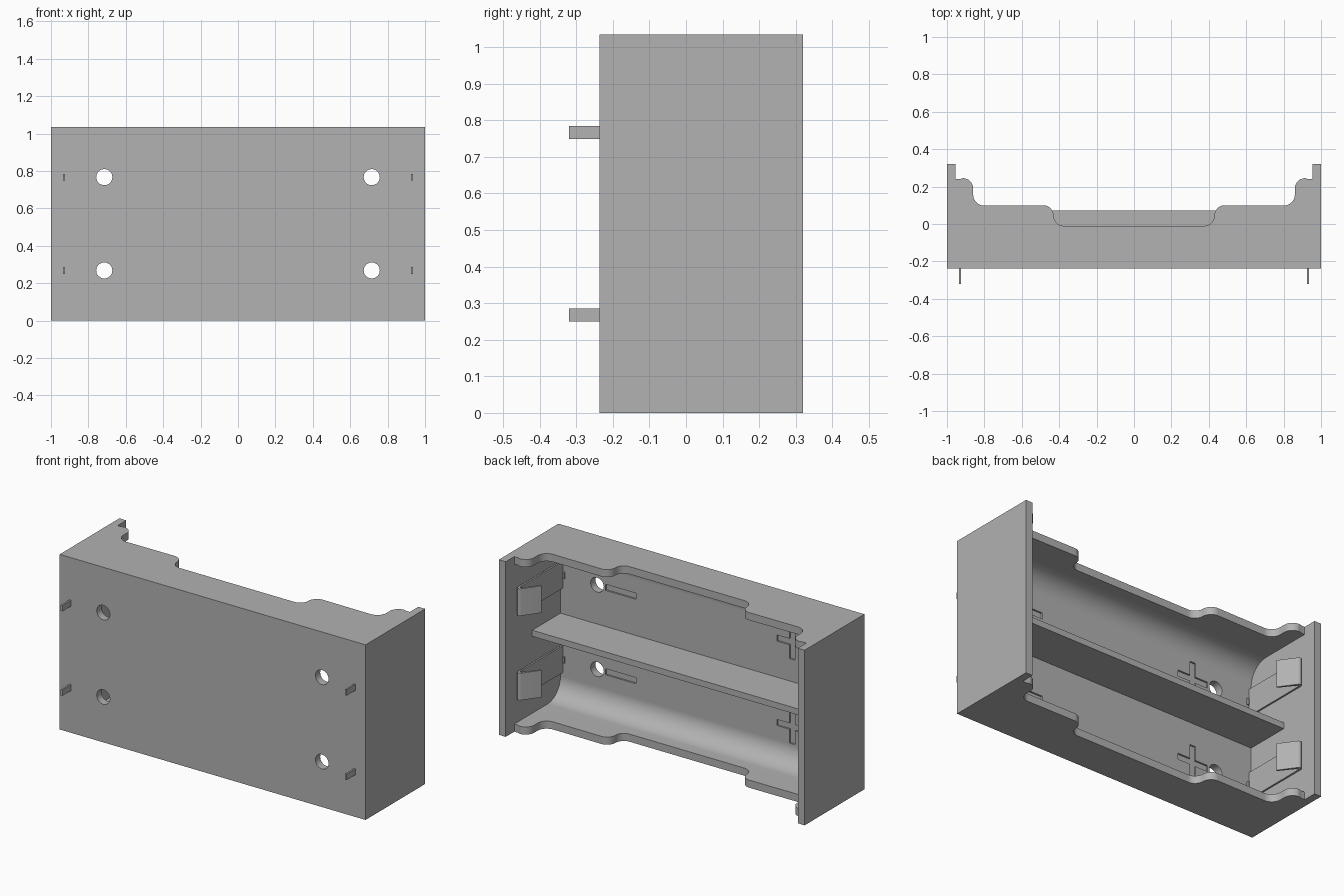
import bpy, bmesh, math
from mathutils import Vector

cube = bpy.data.objects.get("Cube")
if cube:
    bpy.data.objects.remove(cube, do_unlink=True)

grey = bpy.data.materials.new("plain_grey")
grey.use_nodes = True
COLOUR = (0.445, 0.445, 0.445, 1)
grey.diffuse_color = COLOUR
grey.node_tree.nodes["Principled BSDF"].inputs["Base Color"].default_value = COLOUR

WIDTH, HEIGHT = 1.0, 1.035          # half width, full height
FRONT, BACK = -0.237, 0.32
WALL, INNER = 0.045, 0.955          # wall thickness, inner half width
FLOOR = FRONT + WALL                # inside face of the front plate


def prism(name, points, axis, start, end):
    """Extrude a closed outline along an axis; outline is XY for z, YZ for x, XZ for y."""
    place = {"x": lambda a, b: (start, a, b),
             "y": lambda a, b: (a, start, b),
             "z": lambda a, b: (a, b, start)}[axis]
    bm = bmesh.new()
    face = bm.faces.new([bm.verts.new(place(*p)) for p in points])
    out = bmesh.ops.extrude_face_region(bm, geom=[face])
    move = Vector([(end - start) * (axis == a) for a in "xyz"])
    bmesh.ops.translate(bm, verts=[g for g in out["geom"] if isinstance(g, bmesh.types.BMVert)], vec=move)
    bmesh.ops.recalc_face_normals(bm, faces=bm.faces)
    mesh = bpy.data.meshes.new(name)
    bm.to_mesh(mesh)
    bm.free()
    mesh.materials.append(grey)
    obj = bpy.data.objects.new(name, mesh)
    bpy.context.collection.objects.link(obj)
    return obj


def rect(a0, a1, b0, b1):
    return [(a0, b0), (a1, b0), (a1, b1), (a0, b1)]


def arc(cx, cy, r, a0, a1, steps=10):
    angles = [math.radians(a0 + (a1 - a0) * i / steps) for i in range(steps + 1)]
    return [(cx + r * math.cos(a), cy + r * math.sin(a)) for a in angles]


def activate(obj):
    bpy.ops.object.select_all(action="DESELECT")
    obj.select_set(True)
    bpy.context.view_layer.objects.active = obj


def cut(obj, cutter):
    cutter.hide_render = True
    mod = obj.modifiers.new("cut", "BOOLEAN")
    mod.operation, mod.solver, mod.object = "DIFFERENCE", "EXACT", cutter
    activate(obj)
    bpy.ops.object.modifier_apply(modifier=mod.name)
    bpy.data.objects.remove(cutter, do_unlink=True)


# Outer block
body = prism("holder_body", rect(-WIDTH, WIDTH, FRONT, BACK), "z", 0, HEIGHT)

# Two-channel cavity with rounded outer corners and a low divider between
R = 0.12
top = HEIGHT - WALL
mid = HEIGHT / 2
cavity = [(BACK + 0.1, WALL)]
cavity += arc(FLOOR + R, WALL + R, R, 270, 180)
cavity += [(FLOOR, mid - 0.018), (0.072, mid - 0.018), (0.072, mid + 0.018), (FLOOR, mid + 0.018)]
cavity += arc(FLOOR + R, top - R, R, 180, 90)
cavity += [(BACK + 0.1, top)]
cut(body, prism("cavity_cutter", cavity, "x", -INNER, INNER))

# Stepped, wavy rim on the top and bottom walls
half = arc(0.375, 0.045, 0.055, -90, 0) + arc(0.485, 0.045, 0.055, 180, 90)[1:]
half += arc(0.80, 0.158, 0.06, -90, 0) + arc(0.915, 0.19, 0.055, 180, 90)
half += [(0.932, 0.24), (INNER, 0.24), (INNER, 0.5)]
rim = [(-x, y) for x, y in reversed(half)] + half
for z0, z1 in ((-0.1, 0.3), (HEIGHT - 0.3, HEIGHT + 0.1)):
    cut(body, prism("rim_cutter", rim, "z", z0, z1))

# Screw holes and shallow polarity grooves in the front plate
channels = (0.268, 0.767)
for z in channels:
    for side in (-1, 1):
        cut(body, prism("hole_cutter", arc(side * 0.715, z, 0.043, 0, 348.75, 31), "y", FRONT - 0.1, FLOOR + 0.05))
    groove = (FLOOR - 0.01, FLOOR + 0.02)
    cut(body, prism("bar_cutter", rect(0.46, 0.66, z - 0.018, z + 0.018), "y", *groove))
    h, w = 0.1, 0.018
    quarter = [(w, h), (w, w), (h, w)]
    plus = []
    for sx, sz, flip in ((1, 1, 1), (1, -1, -1), (-1, -1, 1), (-1, 1, -1)):
        plus += [(-0.56 + sx * a, z + sz * b) for a, b in quarter[::flip]]
    cut(body, prism("plus_cutter", plus, "y", *groove))

activate(body)
bpy.ops.object.shade_smooth_by_angle(angle=math.radians(30))
normals = body.modifiers.new("even_normals", "WEIGHTED_NORMAL")
normals.keep_sharp = True

# Folded spring contacts on the end walls, each with a thin solder tab
T = 0.01
for side, side_name in ((1, "left"), (-1, "right")):
    for z, level in zip(channels, ("lower", "upper")):
        outer = [(0.95, FLOOR), (0.95, 0.215)] + arc(0.935, 0.215, 0.015, 0, 150, 6) + [(0.855, 0.13)]
        inner = [(0.863, 0.125), (0.93, 0.21), (0.94, 0.21), (0.94, FLOOR)]
        outline = [(side * x, y) for x, y in outer + inner]
        clip = prism(f"{side_name}_{level}_contact", outline, "z", z - 0.08, z + 0.08)
        activate(clip)
        bpy.ops.object.shade_smooth_by_angle(angle=math.radians(35))
        tab = rect(side * 0.93 - T / 2, side * 0.93 + T / 2, -0.32, FLOOR + 0.01)
        prism(f"{side_name}_{level}_tab", tab, "z", z - 0.018, z + 0.018)
